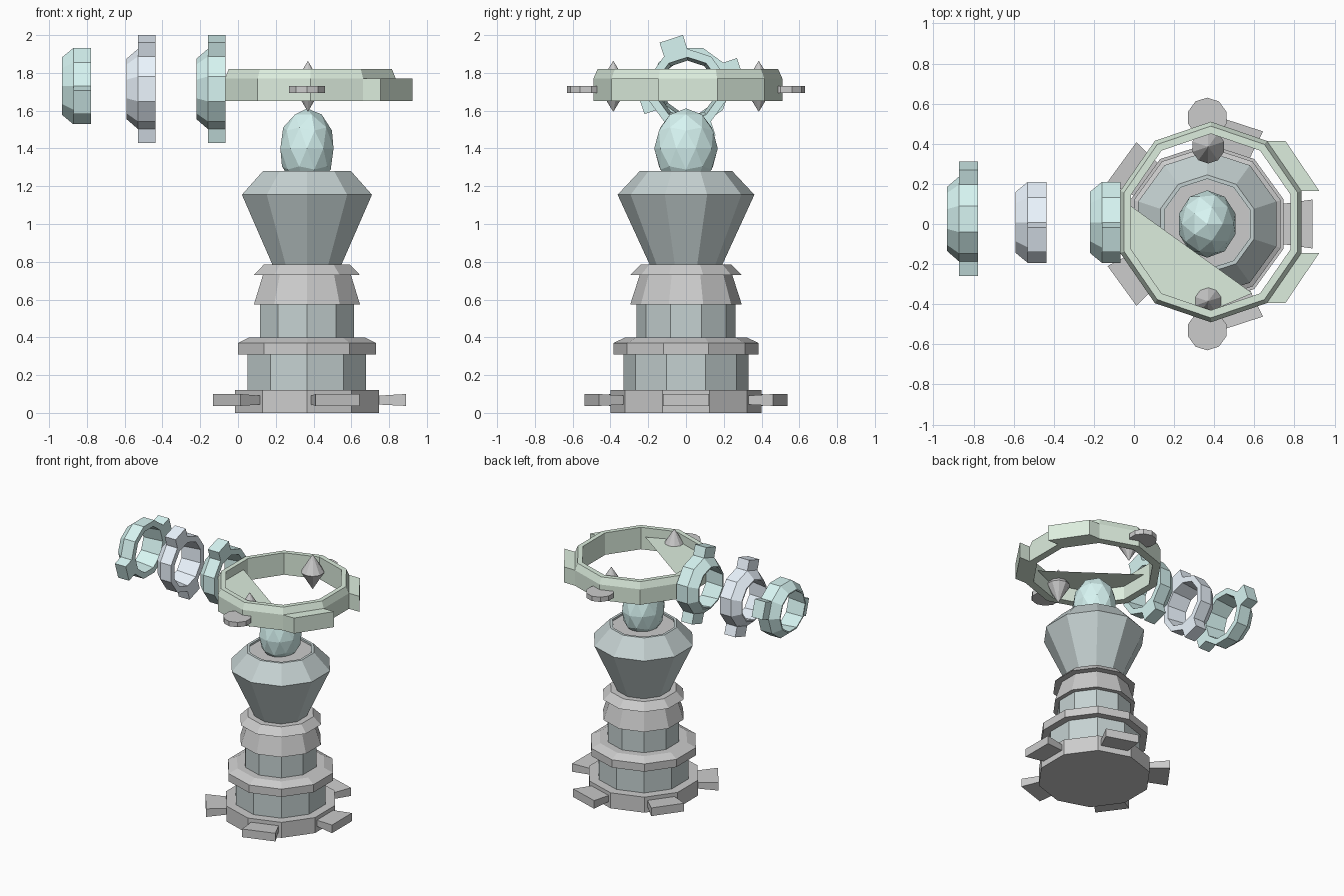
import bpy, bmesh
from math import sin, cos, pi, radians
from mathutils import Matrix, Vector

if "Cube" in bpy.data.objects:
    bpy.data.objects.remove(bpy.data.objects["Cube"])

N = 10
CX = 0.365


def mat(name, rgb):
    m = bpy.data.materials.new(name)
    m.diffuse_color = (*rgb, 1)
    m.use_nodes = True
    m.node_tree.nodes["Principled BSDF"].inputs["Base Color"].default_value = m.diffuse_color
    return m


SLATE = mat("slate", (0.56, 0.64, 0.64))
TEAL = mat("teal", (0.68, 0.91, 0.89))
BLUE = mat("pale_blue", (0.84, 0.92, 1.0))
GREEN = mat("sage", (0.72, 0.85, 0.73))


def finish(name, bm, material=None, fix_normals=True):
    if fix_normals:
        bmesh.ops.recalc_face_normals(bm, faces=bm.faces)
    me = bpy.data.meshes.new(name)
    bm.to_mesh(me)
    bm.free()
    ob = bpy.data.objects.new(name, me)
    bpy.context.collection.objects.link(ob)
    if material:
        me.materials.append(material)
    return ob


def lathe(bm, profile, matrix, hollow=False, sx=1.0):
    """Ten-sided revolve of (radius, height); hollow joins the profile into a loop."""
    rows = []
    for r, h in profile:
        ang = [radians(18) + 2 * pi * i / N for i in range(N)]
        rows.append([bm.verts.new(matrix @ Vector((r * sx * cos(a), r * sin(a), h))) for a in ang])
    for k in range(len(rows) if hollow else len(rows) - 1):
        a, b = rows[k], rows[(k + 1) % len(rows)]
        for i in range(N):
            j = (i + 1) % N
            q = (a[i], a[j], b[j], b[i])
            bm.faces.new(q)
    if not hollow:
        bm.faces.new(rows[0])
        bm.faces.new(rows[-1])


def hexa(bm, inner, outer, matrix=Matrix()):
    """Block between two matching quads."""
    a = [bm.verts.new(matrix @ Vector(p)) for p in inner]
    b = [bm.verts.new(matrix @ Vector(p)) for p in outer]
    bm.faces.new(a)
    bm.faces.new(b)
    for i in range(4):
        j = (i + 1) % 4
        bm.faces.new((a[i], a[j], b[j], b[i]))


def quad(x, w, z0, z1):
    return [(x, -w, z0), (x, w, z0), (x, w, z1), (x, -w, z1)]


def turned(name, profile, material=None, x=CX, y=0):
    bm = bmesh.new()
    lathe(bm, profile, Matrix.Translation((x, y, 0)))
    return finish(name, bm, material)


# Pedestal stack
turned("base_plate", [(0.40, 0), (0.40, 0.12)])
turned("lower_drum", [(0.33, 0.12), (0.33, 0.31)], SLATE)
turned("middle_collar", [(0.385, 0.31), (0.385, 0.37), (0.32, 0.40)])
turned("upper_drum", [(0.262, 0.40), (0.262, 0.575)], SLATE)
turned("neck_skirt", [(0.295, 0.575), (0.245, 0.73)])
turned("neck_collar", [(0.295, 0.73), (0.24, 0.785)])
turned("goblet", [(0.19, 0.78), (0.362, 1.155), (0.245, 1.28), (0.225, 1.28), (0.225, 1.265)], SLATE)
turned("goblet_lid", [(0.222, 1.25), (0.222, 1.268)])

# Five flared feet on alternate base faces
bm = bmesh.new()
for k in range(5):
    m = Matrix.Translation((CX, 0, 0)) @ Matrix.Rotation(radians(72 * k), 4, 'Z')
    hexa(bm, quad(0.36, 0.098, 0.045, 0.09), quad(0.525, 0.122, 0.037, 0.10), m)
finish("base_feet", bm)

# Faceted orb
bm = bmesh.new()
bmesh.ops.create_icosphere(bm, subdivisions=2, radius=1,
                           matrix=Matrix.Translation((CX, 0, 1.40)) @ Matrix.Diagonal((0.148, 0.168, 0.212, 1)))
finish("orb", bm, TEAL)

# Large horizontal ring
RX, RY = 0.383, 0.01
bm = bmesh.new()
lathe(bm, [(0.50, 1.65), (0.50, 1.77), (0.478, 1.82), (0.44, 1.82), (0.44, 1.65)],
      Matrix.Translation((RX, RY, 0)), hollow=True, sx=0.95)
finish("halo_ring", bm, GREEN)

# Side fins of the large ring, pushed out along x
bm = bmesh.new()
for s in (1, -1):
    p = [(RX + 0.95 * 0.49 * cos(radians(a)), RY + s * 0.5 * sin(radians(a))) for a in (18, 54)]
    face = [(*p[0], 1.65), (*p[1], 1.65), (*p[1], 1.77), (*p[0], 1.77)]
    hexa(bm, face, [(x + 0.098, y, z) for x, y, z in face])
finish("halo_fins", bm, GREEN)

# Single-sided web closing one corner of the ring, facing down
bm = bmesh.new()
pts = [(-0.03, 0.10), (0.59, -0.345), (0.37, -0.44), (0.11, -0.36), (-0.03, -0.14)]
f = bm.faces.new([bm.verts.new((x, y, 1.755)) for x, y in pts])
f.normal_update()
if f.normal.z > 0:
    f.normal_flip()
finish("halo_web", bm, GREEN, fix_normals=False)

# Spindles and outer discs at the front and back of the ring
for side, s in (("back", 1), ("front", -1)):
    turned(side + "_spindle", [(0.001, 1.595), (0.083, 1.73), (0.001, 1.862)], x=0.37, y=s * 0.385)
    turned(side + "_disc", [(0.1, 1.693), (0.1, 1.73)], y=s * 0.53)


# Small rings in a row along x, each with two opposite lugs
def small_ring(name, x, y, z, turn, material):
    bm = bmesh.new()
    # local axes: x -> world y, y -> world z, z -> world x
    m = Matrix(((0, 0, 1, x), (1, 0, 0, y), (0, 1, 0, z), (0, 0, 0, 1)))
    m = m @ Matrix.Rotation(radians(turn), 4, 'Z')
    lathe(bm, [(0.16, 0), (0.212, 0.06), (0.212, 0.153), (0.168, 0.153), (0.15, 0.0)], m, hollow=True)
    for a in (108, 288):
        hexa(bm, quad(0.195, 0.065, 0.06, 0.153), quad(0.279, 0.065, 0.06, 0.153),
             m @ Matrix.Rotation(radians(a), 4, 'Z'))
    finish(name, bm, material)


small_ring("outer_small_ring", -0.932, 0.025, 1.73, -90, TEAL)
small_ring("middle_small_ring", -0.59, 0.008, 1.715, 0, BLUE)
small_ring("inner_small_ring", -0.22, 0.008, 1.715, 0, TEAL)
